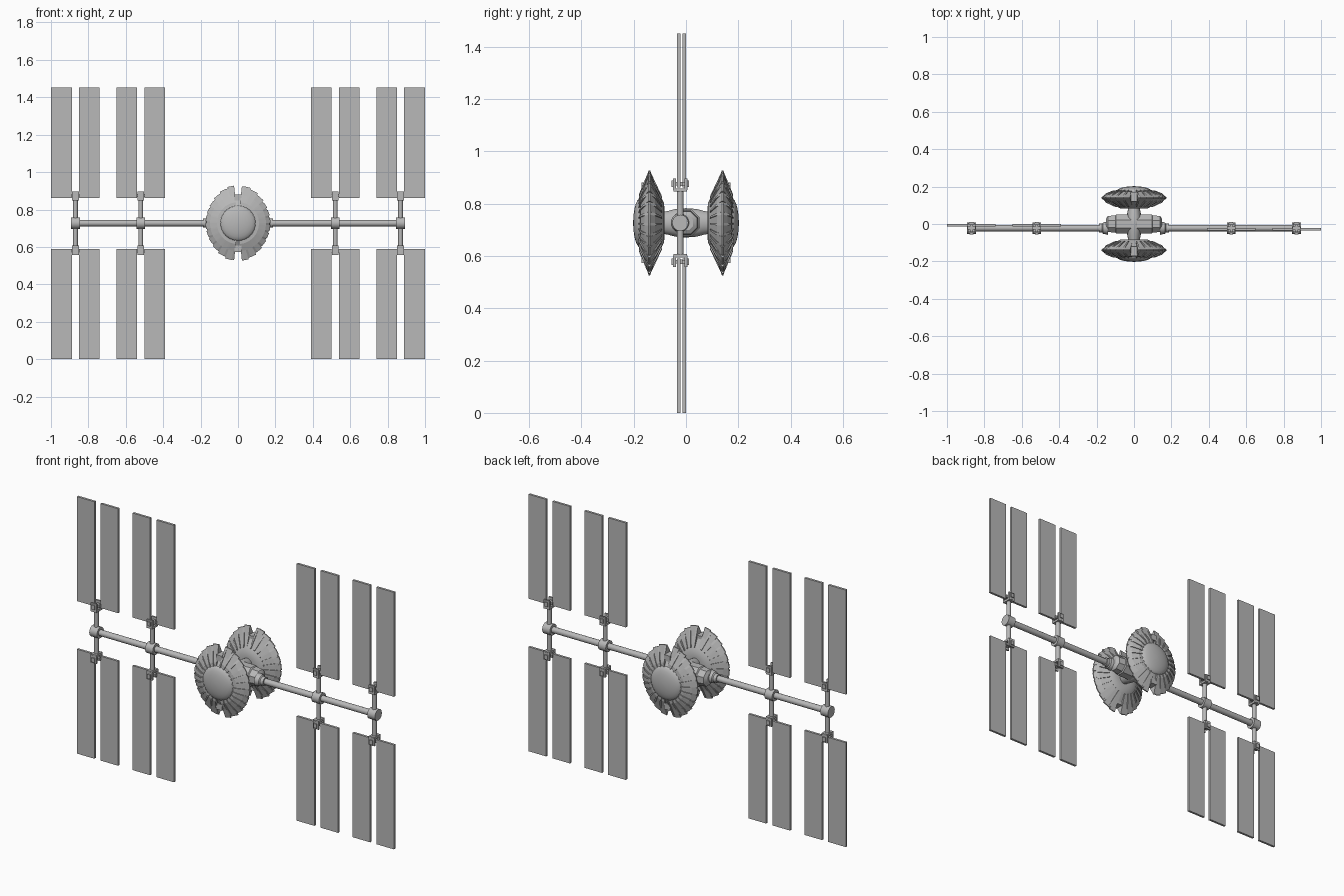
import bpy, bmesh, math
from mathutils import Vector, Matrix

cube = bpy.data.objects.get("Cube")
if cube:
    bpy.data.objects.remove(cube, do_unlink=True)

MID = 0.727      # height of the main boom
BOOM_Y = -0.022


def material(name, value):
    m = bpy.data.materials.new(name)
    m.use_nodes = True
    colour = (value, value, value, 1)
    m.diffuse_color = colour
    m.node_tree.nodes["Principled BSDF"].inputs["Base Color"].default_value = colour
    return m


GREY = material("light grey", 0.48)
rounded = []


def finish(name, bm, smooth=False):
    bmesh.ops.recalc_face_normals(bm, faces=bm.faces)
    mesh = bpy.data.meshes.new(name)
    bm.to_mesh(mesh)
    bm.free()
    mesh.materials.append(GREY)
    ob = bpy.data.objects.new(name, mesh)
    bpy.context.collection.objects.link(ob)
    if smooth:
        rounded.append(ob)
    return ob


def add_box(bm, centre, size):
    bmesh.ops.create_cube(bm, size=1, matrix=Matrix.Translation(centre) @ Matrix.Diagonal((*size, 1)))


def lathe(name, profile, axis, origin, sides=32, scale=(1, 1), turn=0.0):
    """Revolve (radius, distance) points about the given axis."""
    bm = bmesh.new()
    rings = []
    for r, t in profile:
        ring = []
        for i in range(sides):
            a = math.tau * i / sides + turn
            u, v = r * math.cos(a) * scale[0], r * math.sin(a) * scale[1]
            p = {"x": (t, u, v), "y": (u, t, v), "z": (u, v, t)}[axis]
            ring.append(bm.verts.new(Vector(origin) + Vector(p)))
        rings.append(ring)
    for a, b in zip(rings, rings[1:]):
        for i in range(sides):
            j = (i + 1) % sides
            bm.faces.new((a[i], a[j], b[j], b[i]))
    bm.faces.new(rings[0])
    bm.faces.new(rings[-1])
    return finish(name, bm, True)


def rod(name, axis, origin, radius, start, end, sides=20):
    return lathe(name, [(radius, start), (radius, end)], axis, origin, sides)


def dish(label, s):
    """Armoured dish; s is the direction it faces along y."""
    centre = (0, s * 0.14, MID)
    core = [(0.05, -0.058), (0.075, -0.056), (0.098, -0.045), (0.14, -0.018),
            (0.146, 0), (0.14, 0.014), (0.105, 0.03), (0.096, 0.036)]
    lathe(label + "_dish_core", [(r, s * d) for r, d in core], "y", centre, 40)
    # Shallow dome on the outer face
    dome = [(0.095 * math.cos(a), s * (0.034 + 0.028 * math.sin(a)))
            for a in (math.radians(d) for d in (0, 12, 25, 40, 55, 70, 82, 89))]
    lathe(label + "_dish_dome", dome, "y", centre, 40)

    # Wedge plates alternating with narrow raised ribs
    bm = bmesh.new()
    plates = 12
    step = math.radians(168) / plates
    for side in (0, math.pi):
        for i in range(plates):
            for lo, hi, lift in ((0.0, 0.74, 0.0), (0.74, 1.0, 0.005)):
                a0, a1 = (math.radians(-84) + step * (i + f) for f in (lo, hi))
                loops = []
                for a in (a0, a1):
                    rim = 0.174 + 0.03 * abs(math.sin((a0 + a1) / 2)) ** 4 - lift
                    section = [(0.09, 0.036 + lift), (0.112, 0.034 + lift),
                               (0.15, 0.019 + lift), (rim, 0.003), (rim, -0.003),
                               (0.15, -0.021 - lift), (0.1, -0.044 - lift), (0.09, -0.044)]
                    loops.append([bm.verts.new((r * math.cos(a + side), s * (0.14 + d),
                                                MID + r * math.sin(a + side)))
                                  for r, d in section])
                p, q = loops
                for k in range(len(p)):
                    m = (k + 1) % len(p)
                    bm.faces.new((p[k], p[m], q[m], q[k]))
                bm.faces.new(p)
                bm.faces.new(q)
    finish(label + "_dish_plates", bm)

    # Blocks sitting in the top and bottom notches
    bm = bmesh.new()
    for v in (-1, 1):
        add_box(bm, (0, s * 0.145, MID + v * 0.137), (0.036, 0.05, 0.034))
    finish(label + "_notch_blocks", bm)


dish("front", -1)
dish("back", 1)

# Central column joining the dishes
lathe("column", [(0.04, -0.1), (0.045, -0.07), (0.053, -0.04), (0.056, 0),
                 (0.053, 0.04), (0.045, 0.07), (0.04, 0.1)],
      "y", (0, 0, MID), 32, (0.75, 1))

# Faceted cross body, tapering out to the boom
lathe("cross_body", [(0.03, -0.15), (0.046, -0.14), (0.05, -0.1), (0.056, -0.095),
                     (0.056, 0.095), (0.05, 0.1), (0.046, 0.14), (0.03, 0.15)],
      "x", (0, 0, MID), 8, turn=math.pi / 8)

for s, side in ((1, "left"), (-1, "right")):
    # Boom with collars
    at = (0, BOOM_Y, MID)
    rod(side + "_boom", "x", at, 0.017, s * 0.1, s * 0.88)
    lathe(side + "_boom_collar", [(0.036, s * 0.14), (0.03, s * 0.165),
                                  (0.024, s * 0.17), (0.024, s * 0.188)], "x", at, 20)
    for x, place in ((0.52, "inner"), (0.869, "outer")):
        tag = side + "_" + place
        rod(tag + "_joint", "x", at, 0.031, s * (x - 0.024), s * (x + 0.024))
        rod(tag + "_post", "z", (s * x, BOOM_Y, MID), 0.0125, -0.128, 0.128, 16)

        brackets = bmesh.new()
        panels = bmesh.new()
        for v in (-1, 1):
            # Forked bracket and its cross pin
            for y, dz, size in ((0, 0.126, (0.036, 0.052, 0.012)),
                                (-0.022, 0.147, (0.036, 0.010, 0.044)),
                                (0.022, 0.147, (0.036, 0.010, 0.044)),
                                (0, 0.149, (0.014, 0.068, 0.014)),
                                (-0.031, 0.149, (0.02, 0.006, 0.024)),
                                (0.031, 0.149, (0.02, 0.006, 0.024)),
                                (0, 0.149, (0.044, 0.016, 0.016))):
                add_box(brackets, (s * x, BOOM_Y + y, MID + v * dz), size)
            # Pair of solar panels either side of the bracket
            for w in (-1, 1):
                add_box(panels, (s * x + w * 0.0745, -0.017 - s * 0.010, MID - 0.001 + v * 0.431),
                        (0.110, 0.013, 0.590))
        finish(tag + "_brackets", brackets)
        finish(tag + "_solar_panels", panels)

# Smooth only the turned parts, keeping their edges crisp
bpy.ops.object.select_all(action="DESELECT")
for ob in rounded:
    ob.select_set(True)
bpy.context.view_layer.objects.active = rounded[0]
bpy.ops.object.shade_smooth_by_angle(angle=math.radians(30))
